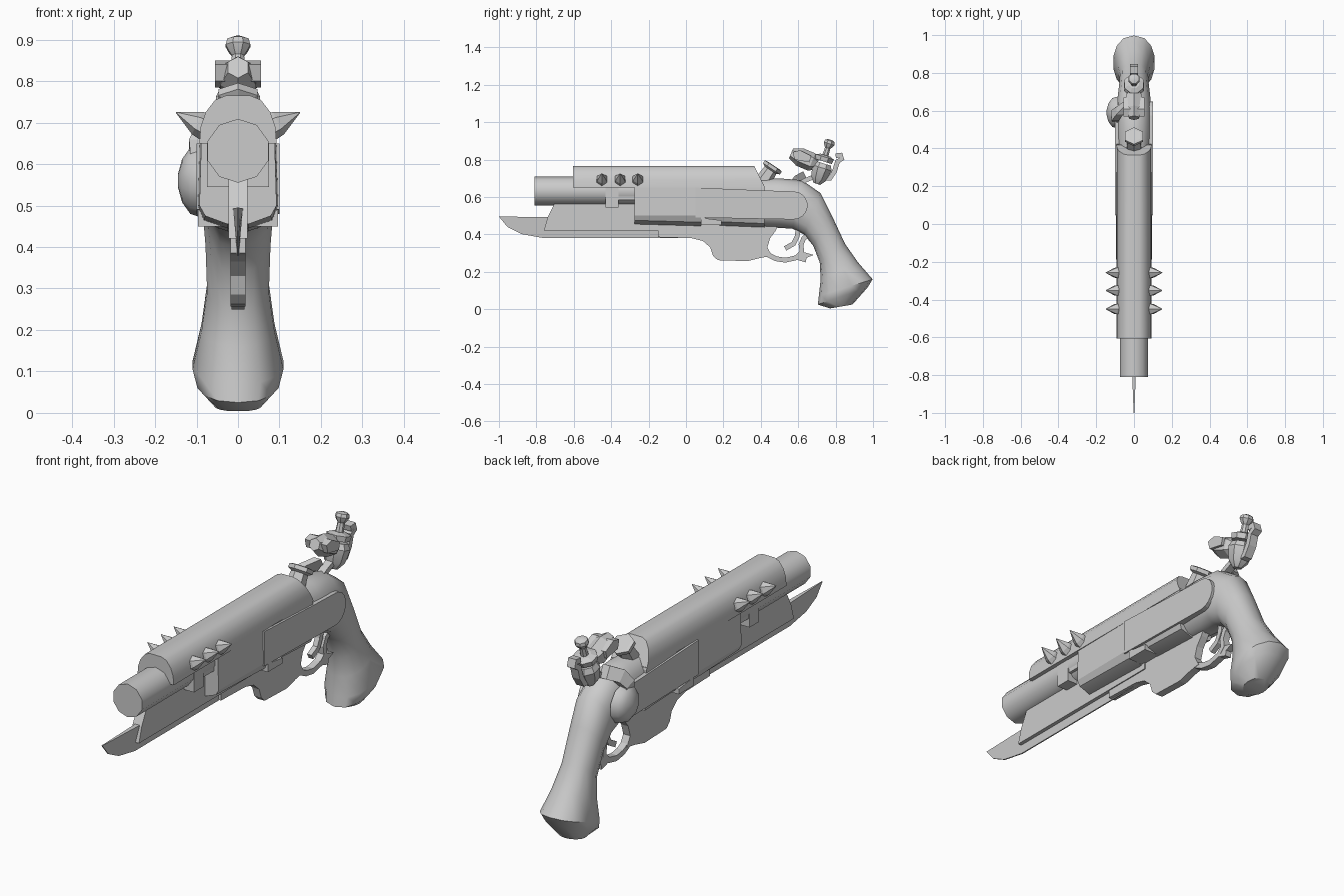
import bpy, bmesh, math
from mathutils import Vector

if "Cube" in bpy.data.objects:
    bpy.data.objects.remove(bpy.data.objects["Cube"])

grey = bpy.data.materials.new("plain grey")
grey.diffuse_color = (0.6, 0.6, 0.6, 1)
grey.use_nodes = True
grey.node_tree.nodes["Principled BSDF"].inputs["Base Color"].default_value = grey.diffuse_color


def finish(bm, name, angle=None):
    """Turn a bmesh into a named object, smooth below the given angle."""
    bmesh.ops.recalc_face_normals(bm, faces=bm.faces)
    me = bpy.data.meshes.new(name)
    bm.to_mesh(me)
    bm.free()
    me.materials.append(grey)
    ob = bpy.data.objects.new(name, me)
    bpy.context.collection.objects.link(ob)
    if angle:
        bpy.ops.object.select_all(action='DESELECT')
        bpy.context.view_layer.objects.active = ob
        ob.select_set(True)
        bpy.ops.object.shade_smooth_by_angle(angle=math.radians(angle))
    return ob


def loft(name, rings, angle=None):
    """Skin equal-length rings of points and cap both ends."""
    bm = bmesh.new()
    rows = [[bm.verts.new(p) for p in r] for r in rings]
    n = len(rows[0])
    for a, b in zip(rows, rows[1:]):
        for i in range(n):
            j = (i + 1) % n
            bm.faces.new((a[i], a[j], b[j], b[i]))
    bm.faces.new(rows[0])
    bm.faces.new(rows[-1])
    return finish(bm, name, angle)


def plate(name, outline, w, x=0.0):
    """Side outline (y, z) given thickness across x."""
    return loft(name, [[(x + s * w, y, z) for y, z in outline] for s in (-1, 1)])


def lathe(name, origin, axis, stations, sides, angle=None):
    """Round part: stations are (distance along axis, radius)."""
    q = Vector(axis).to_track_quat('Z', 'Y')
    rings = []
    for d, r in stations:
        rings.append([Vector(origin) + q @ Vector((r * math.cos(t), r * math.sin(t), d))
                      for t in [math.tau * (i + .5) / sides for i in range(sides)]])
    return loft(name, rings, angle)


def strap(name, path, half_h, half_x):
    """Flat strip following points (x, y, z), rectangular section."""
    pts = [Vector(p) for p in path]
    rings = []
    for i, p in enumerate(pts):
        t = (pts[min(i + 1, len(pts) - 1)] - pts[max(i - 1, 0)])
        n = Vector((0, -t.z, t.y)).normalized() * half_h
        sx = Vector((half_x, 0, 0))
        rings.append([p + n + sx, p + n - sx, p - n - sx, p - n + sx])
    return loft(name, rings)


# Barrel
lathe("barrel", (0, -0.81, 0.632), (0, 1, 0), [(0, .077), (0.8, .077)], 10, 40)

# Upper casing, rounded over the top, slanted at the rear
half = [(.03, .765), (.055, .755), (.078, .725), (.09, .69), (.093, .65)]
section = half + [(-x, z) for x, z in reversed(half)]
rear = lambda z: 0.365 + (0.765 - z) * 0.5
loft("casing", [[(x, -0.605, z) for x, z in section],
                [(x, rear(z), z) for x, z in section]], 35)


# Fore-end under the casing with a V-shaped underside
def fore(y, low, w):
    s = [(w * .95, .66), (w, .50), (w * .85, low + .02), (.025, low)]
    return [(x, y, z) for x, z in s + [(-a, b) for a, b in reversed(s)]]


loft("fore_end", [fore(-.275, .455, .093), fore(.08, .445, .097)], 20)
loft("rear_frame", [fore(.08, .465, .094), fore(.19, .447, .094),
                    fore(.42, .438, .096)], 20)
plate("frame_joint", [(.08, .45), (.08, .50), (.11, .485), (.19, .475), (.19, .45)], .097)

# Bracket gripping the barrel, and the filler behind it
plate("barrel_bracket", [(-.43, .545), (-.43, .66), (-.36, .66), (-.36, .545)], .075)
plate("barrel_filler", [(-.36, .585), (-.36, .66), (-.27, .66), (-.27, .585)], .07)

# Side plate with a rounded end
end = [(.575 + .075 * math.cos(a), .555 + .075 * math.sin(a))
       for a in [math.radians(-90 + 20 * i) for i in range(10)]]
plate("side_plate", [(.05, .49), *end, (.41, .635), (.05, .65)], .1)

# Grip: sections given by front point, back point and half width
grip = [(.39, .44, .39, .70, .09), (.50, .435, .49, .70, .096),
        (.57, .43, .62, .69, .094), (.63, .40, .72, .62, .087),
        (.68, .34, .78, .50, .08), (.715, .25, .85, .35, .076),
        (.72, .16, .92, .25, .09), (.71, .07, .998, .16, .112),
        (.705, .025, .97, .115, .10), (.77, .004, .89, .025, .055)]
rings = []
for fy, fz, by, bz, w in grip:
    ring = []
    for i in range(14):
        a = math.tau * i / 14
        c, s = math.cos(a), math.sin(a)
        k = (1 - c) / 2
        sx = math.copysign(abs(s) ** .85, s)
        ring.append((w * sx, fy + (by - fy) * k, fz + (bz - fz) * k))
    rings.append(ring)
loft("grip", rings, 40)

# Blade, sharp along its lower edge
top = [(-1, .495), (-.73, .493), (.1, .493)]
low = [(-.955, .44), (-.88, .402), (-.76, .38), (0, .38), (.1, .385)]
loft("blade", [[(0.003 * s, y, z) for y, z in low[::-1]] +
               [(s * (.002 if y < -.9 else .012), y, z) for y, z in top]
               for s in (-1, 1)])
plate("blade_holder", [(-.76, .42), (-.74, .49), (-.70, .57), (-.26, .57),
                       (.1, .50), (.1, .42)], .023)

# Lower frame in front of the trigger
plate("guard_frame", [(-.15, .46), (-.15, .385), (.03, .38), (.09, .365), (.13, .33),
                      (.145, .285), (.17, .262), (.33, .257), (.40, .275), (.46, .285),
                      (.435, .33), (.45, .38), (.48, .42), (.50, .46)], .018)

# Trigger guard loop, spur and trigger
loop = [(.44, .29), (.48, .27), (.53, .262), (.59, .275), (.62, .305),
        (.615, .345), (.63, .38), (.66, .40)]
strap("trigger_guard", [(0, y, z) for y, z in loop], .013, .016)
plate("guard_spur", [(.575, .285), (.60, .262), (.64, .25), (.645, .275),
                     (.682, .29), (.63, .305)], .015)
strap("trigger", [(0, .60, .44), (0, .595, .39), (0, .575, .35), (0, .53, .325)], .013, .012)

# Side spikes, leaning upward
for side in (-1, 1):
    for y in (-.45, -.352, -.258):
        lathe("spike", (side * .08, y, .69), (side, 0, .5),
              [(-.01, .034), (.02, .03), (.078, .001)], 6)

# Hexagonal flash pan cap on a stem
up_back = (0, .55, .83)
lathe("pan_stem", (0, .41, .68), up_back, [(0, .045), (.09, .036)], 6)
lathe("pan_cap", (0, .41, .68), up_back,
      [(.075, .036), (.085, .054), (.103, .054), (.106, .04)], 6)

# Lock dome on the left side, with an arm rising toward the hammer
lathe("lock_dome", (-.085, .59, .56), (-1, 0, 0),
      [(0, .09), (.03, .08), (.05, .052), (.06, .015)], 10, 50)
strap("lock_arm", [(-.095, .57, .60), (-.10, .575, .65), (-.075, .60, .69),
                   (-.03, .64, .71)], .03, .018)

# Hammer: neck, cup, flint, upper jaw, screw and curled tail
tilt = (0, .3, .95)
strap("hammer_neck", [(0, .60, .67), (0, .64, .69), (0, .70, .715)], .012, .018)
lathe("hammer_cup", (0, .70, .67), tilt,
      [(0, .02), (.03, .045), (.09, .058), (.115, .045)], 8, 30)
axis = (0, -.9, .38)
lathe("flint", (0, .70, .775), axis,
      [(0, .03), (.03, .05), (.10, .05), (.15, .028)], 6)
plate("jaw_wing", [(.58, .80), (.57, .84), (.61, .85), (.67, .82), (.66, .785)], .056)
lathe("upper_jaw", (0, .735, .79), tilt, [(0, .05), (.025, .055), (.035, .03)], 8)
lathe("jaw_screw", (0, .735, .79), tilt,
      [(0, .02), (.075, .016), (.085, .024), (.10, .032), (.115, .028), (.122, .012)], 8, 35)
strap("hammer_tail", [(0, .72, .70), (0, .77, .70), (0, .795, .74), (0, .81, .79),
                      (0, .835, .805), (0, .83, .825), (0, .80, .82)], .013, .02)
